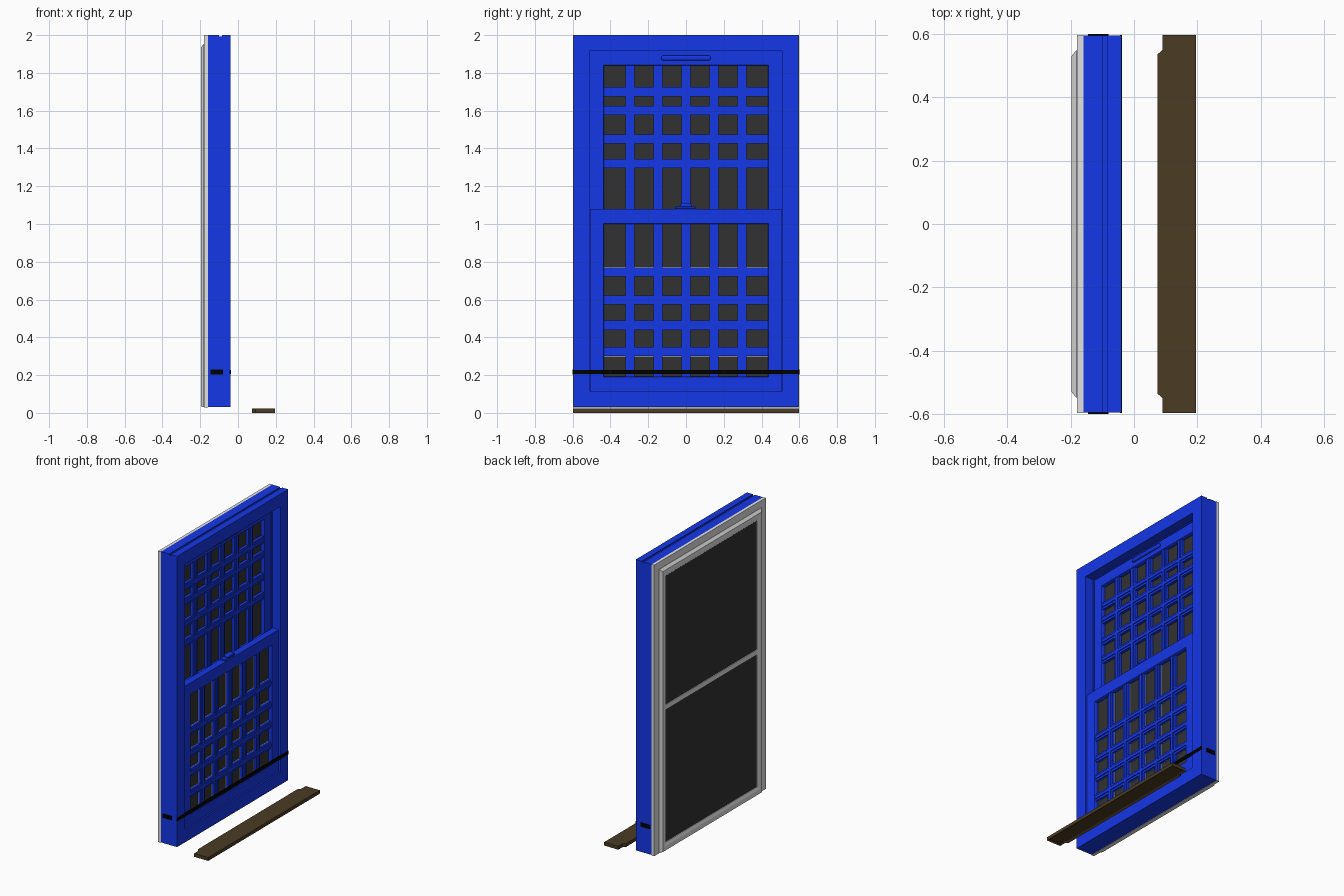
import bpy
import bmesh
from math import radians

cube = bpy.data.objects.get("Cube")
if cube:
    bpy.data.objects.remove(cube)


def material(name, rgb):
    m = bpy.data.materials.new(name)
    m.use_nodes = True
    m.diffuse_color = (*rgb, 1)
    m.node_tree.nodes["Principled BSDF"].inputs["Base Color"].default_value = (*rgb, 1)
    return m


BLUE = material("blue paint", (0.008, 0.04, 0.84))
GREY = material("light grey aluminium", (0.76, 0.76, 0.76))
GLASS = material("dark glass", (0.031, 0.031, 0.031))
WOOD = material("brown wood", (0.07, 0.045, 0.017))
BLACK = material("black strap", (0, 0, 0))


def finish(name, bm, mat):
    bmesh.ops.recalc_face_normals(bm, faces=bm.faces)
    mesh = bpy.data.meshes.new(name)
    bm.to_mesh(mesh)
    bm.free()
    mesh.materials.append(mat)
    obj = bpy.data.objects.new(name, mesh)
    bpy.context.collection.objects.link(obj)
    return obj


def add_box(bm, x, y, z):
    """Box from (min, max) pairs."""
    verts = bmesh.ops.create_cube(bm, size=1)["verts"]
    for v in verts:
        v.co = [lo + (c + 0.5) * (hi - lo) for c, (lo, hi) in zip(v.co, (x, y, z))]


def box(name, mat, x, y, z):
    bm = bmesh.new()
    add_box(bm, x, y, z)
    return finish(name, bm, mat)


def ring(name, mat, loops):
    """Rectangular frame: each loop is (x, half width, bottom, top)."""
    bm = bmesh.new()
    rects = [[bm.verts.new((x, y, z)) for y, z in
              ((-h, lo), (h, lo), (h, hi), (-h, hi))] for x, h, lo, hi in loops]
    for a, b in zip(rects, rects[1:] + rects[:1]):
        for i in range(4):
            j = (i + 1) % 4
            bm.faces.new((a[i], a[j], b[j], b[i]))
    return finish(name, bm, mat)


def grid(name, mat, half, z_range, rows, layers):
    """Crossed bars; each layer is (half width, back x, front x)."""
    bm = bmesh.new()
    for width, back, front in layers:
        for i in range(-2, 3):
            y = i * 0.1485
            add_box(bm, (back, front), (y - width, y + width), z_range)
        for z in rows:
            add_box(bm, (back, front), (-half, half), (z - width, z + width))
    finish(name, bm, mat)


def round_edges(obj, width):
    mod = obj.modifiers.new("rounding", "BEVEL")
    mod.width = width
    mod.segments = 3
    bpy.context.view_layer.objects.active = obj
    obj.select_set(True)
    bpy.ops.object.shade_smooth_by_angle(angle=radians(40))
    obj.select_set(False)


# Main frame with a stepped jamb and a shallow groove along the top
ring("window_frame", BLUE, [
    (-0.04, 0.595, 0.03, 2.0), (-0.04, 0.51, 0.115, 1.915),
    (-0.10, 0.51, 0.115, 1.915), (-0.10, 0.503, 0.12, 1.908),
    (-0.16, 0.503, 0.12, 1.908), (-0.16, 0.595, 0.03, 2.0),
    (-0.10, 0.595, 0.03, 2.0), (-0.10, 0.595, 0.03, 1.993),
    (-0.085, 0.595, 0.03, 1.993), (-0.085, 0.595, 0.03, 2.0)])


# Sashes with glass and stepped muntin bars
def sash(name, front, outer, glass, rows):
    half, lo, hi = glass
    oh, olo, ohi = outer
    back = front - 0.045
    ring(name + "_sash", BLUE, [
        (front, oh, olo, ohi), (front, half + 0.003, lo - 0.003, hi + 0.003),
        (front - 0.005, half, lo, hi), (back, half, lo, hi), (back, oh, olo, ohi)])
    pane = front - 0.026
    box(name + "_glass", GLASS, (pane - 0.005, pane), (-half, half), (lo, hi))
    grid(name + "_muntins", BLUE, half, (lo, hi), rows,
         [(0.024, pane, front - 0.008), (0.01, pane, front - 0.002)])
    return pane


UPPER_ROWS = (1.70, 1.60, 1.45, 1.32)
LOWER_ROWS = (0.747, 0.597, 0.464, 0.324)
sash("upper", -0.105, (0.509, 1.0, 1.914), (0.433, 1.06, 1.838), UPPER_ROWS)
pane = sash("lower", -0.05, (0.507, 0.116, 1.08), (0.433, 0.193, 0.999), LOWER_ROWS)
# Thin light spacer under the lower bars, hidden from straight ahead
grid("lower_glazing_spacer", GREY, 0.433, (0.193, 0.999), LOWER_ROWS,
     [(0.0243, pane - 0.001, pane + 0.003)])

# Pull handle and sash lock
round_edges(box("upper_pull", BLUE, (-0.107, -0.088), (-0.13, 0.13), (1.866, 1.892)), 0.009)
round_edges(box("lock_base", BLUE, (-0.092, -0.056), (-0.058, 0.05), (1.079, 1.092)), 0.004)
round_edges(box("lock_lever", BLUE, (-0.085, -0.052), (-0.03, 0.03), (1.09, 1.108)), 0.006)

# Exterior screen: flat flange, bevelled moulding, mid rail, dark panel
ring("screen_flange", GREY, [
    (-0.16, 0.597, 0.028, 2.0), (-0.18, 0.597, 0.028, 2.0),
    (-0.18, 0.495, 0.08, 1.895), (-0.16, 0.495, 0.08, 1.895)])
ring("screen_moulding", GREY, [
    (-0.178, 0.548, 0.03, 1.952), (-0.182, 0.548, 0.03, 1.952),
    (-0.197, 0.53, 0.035, 1.935), (-0.197, 0.51, 0.065, 1.912),
    (-0.191, 0.49, 0.085, 1.89), (-0.178, 0.49, 0.085, 1.89)])
box("screen_mid_rail", GREY, (-0.191, -0.178), (-0.493, 0.493), (0.982, 1.016))
box("screen_panel", GLASS, (-0.186, -0.181), (-0.493, 0.493), (0.083, 1.892))

# Strap across the front and on both sides
box("front_strap", BLACK, (-0.044, -0.038), (-0.597, 0.597), (0.205, 0.228))
for side, y in (("right", -0.597), ("left", 0.597)):
    box(side + "_strap", BLACK, (-0.145, -0.08), (y - 0.003, y + 0.003), (0.203, 0.229))

# Loose interior stool with a notched nose and a grooved underside
outline = [(0.195, -0.597), (0.195, 0.597), (0.09, 0.597), (0.09, 0.55),
           (0.074, 0.535), (0.074, -0.535), (0.09, -0.55), (0.09, -0.597)]
bm = bmesh.new()
under = bm.faces.new([bm.verts.new((x, y, 0)) for x, y in outline])
lid = bm.faces.new([bm.verts.new((x, y, 0.023)) for x, y in outline])
bmesh.ops.bridge_loops(bm, edges=list(under.edges) + list(lid.edges))
bmesh.ops.recalc_face_normals(bm, faces=bm.faces)
bmesh.ops.inset_region(bm, faces=[under], thickness=0.014)
bmesh.ops.translate(bm, vec=(0, 0, 0.008), verts=under.verts)
finish("window_stool", bm, WOOD)
